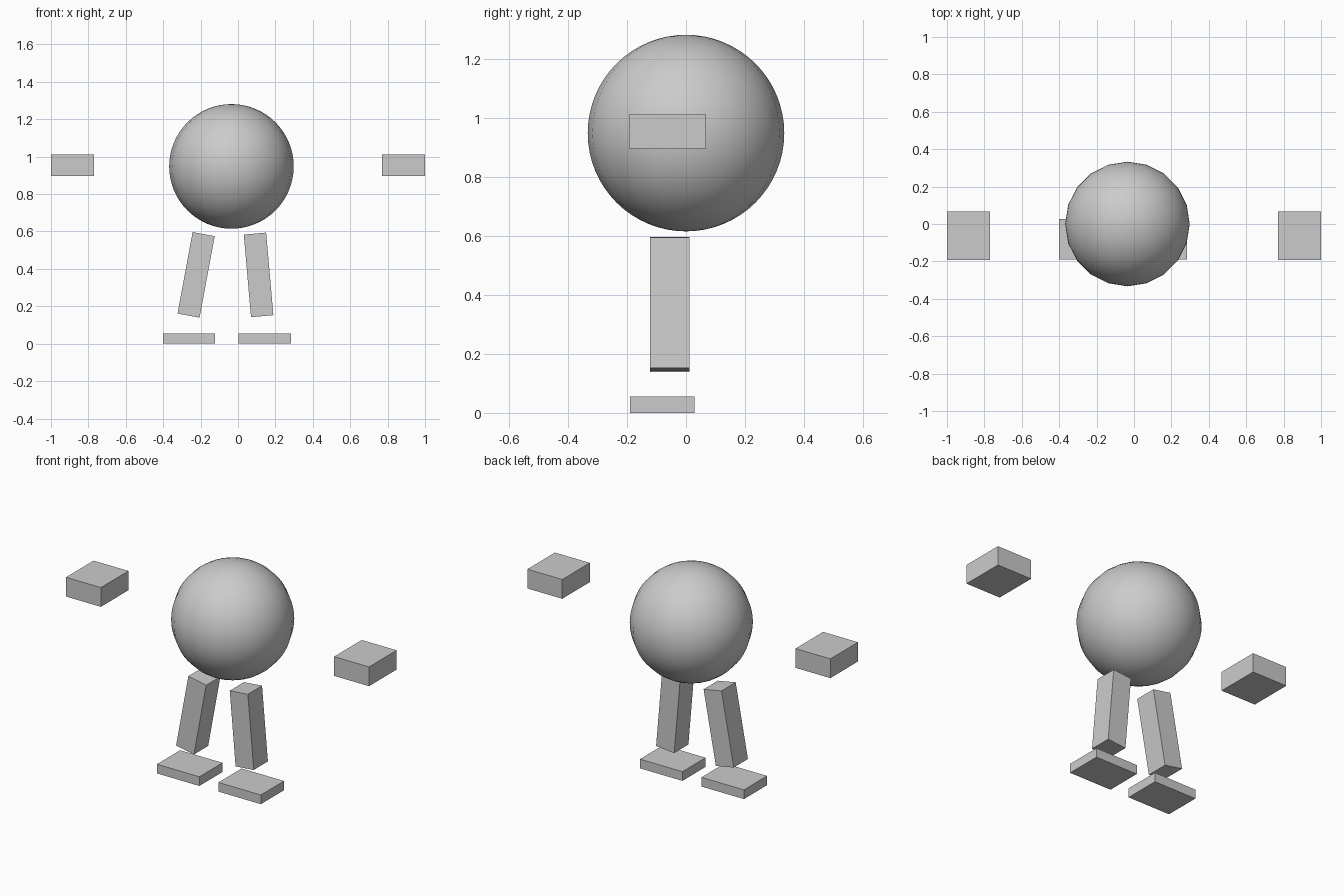
import bpy
from math import radians

if "Cube" in bpy.data.objects:
    bpy.data.objects.remove(bpy.data.objects["Cube"])


def block(name, center, size, lean=0.0):
    """Box with full dimensions, leaning sideways about y by degrees."""
    bpy.ops.mesh.primitive_cube_add(size=1, location=center)
    ob = bpy.context.object
    ob.name = name
    ob.scale = size
    bpy.ops.object.transform_apply(location=False, rotation=False, scale=True)
    ob.rotation_euler.y = radians(lean)
    return ob


# Round body: 20 segments around, finer rings, smooth shaded
bpy.ops.mesh.primitive_uv_sphere_add(segments=20, ring_count=32, radius=0.333,
                                     location=(-0.035, 0, 0.948))
body = bpy.context.object
body.name = "body"
bpy.ops.object.shade_smooth()

# Floating hands
for side, sx in (("left", -1), ("right", 1)):
    block(side + "_hand", (sx * 0.885, -0.063, 0.954), (0.23, 0.26, 0.115))

# Legs splayed at different angles, flat feet below
for side, leg_x, lean, foot_x in (("left", -0.224, 10.5, -0.262),
                                  ("right", 0.11, -5.0, 0.144)):
    block(side + "_leg", (leg_x, -0.055, 0.368), (0.12, 0.134, 0.443), lean)
    block(side + "_foot", (foot_x, -0.081, 0.0275), (0.28, 0.218, 0.055))
